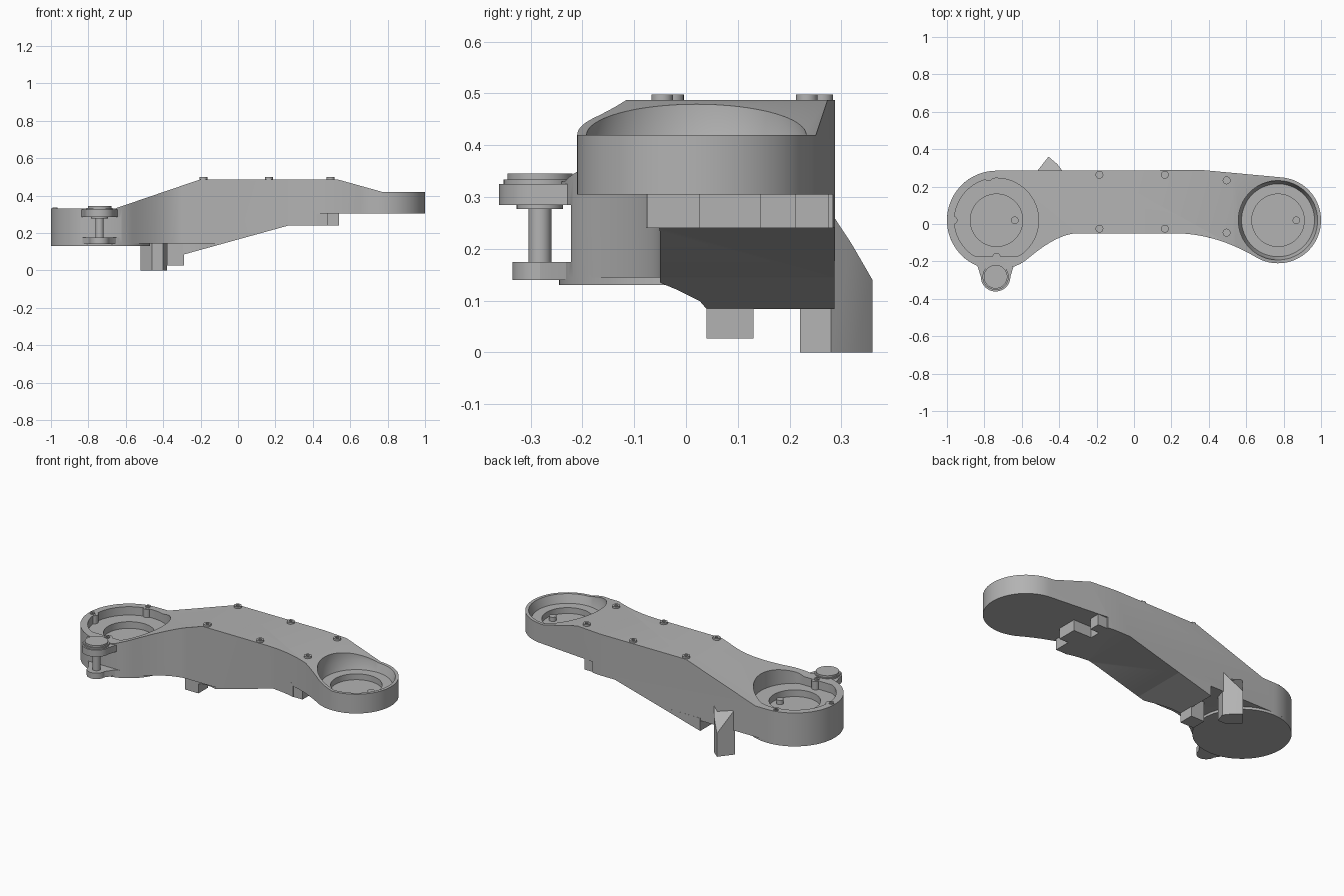
import bpy
import bmesh
import math
from mathutils import Vector

old = bpy.data.objects.get("Cube")
if old:
    bpy.data.objects.remove(old, do_unlink=True)

grey = bpy.data.materials.new("plain grey")
grey.use_nodes = True
COLOUR = (0.45, 0.45, 0.45, 1)
grey.diffuse_color = COLOUR
grey.node_tree.nodes["Principled BSDF"].inputs["Base Color"].default_value = COLOUR


def finish(name, bm):
    bmesh.ops.remove_doubles(bm, verts=bm.verts, dist=1e-5)
    bmesh.ops.recalc_face_normals(bm, faces=bm.faces)
    mesh = bpy.data.meshes.new(name)
    bm.to_mesh(mesh)
    bm.free()
    mesh.materials.append(grey)
    ob = bpy.data.objects.new(name, mesh)
    bpy.context.collection.objects.link(ob)
    return ob


def prism(name, outline, bottom, top):
    """Upright prism; bottom and top are heights or functions of (x, y)."""
    level = lambda f, p: f(*p) if callable(f) else f
    bm = bmesh.new()
    lo = [bm.verts.new((*p, level(bottom, p))) for p in outline]
    hi = [bm.verts.new((*p, level(top, p))) for p in outline]
    bm.faces.new(lo)
    bm.faces.new(hi)
    for i in range(len(lo)):
        j = (i + 1) % len(lo)
        bm.faces.new((lo[i], lo[j], hi[j], hi[i]))
    return finish(name, bm)


def box(name, x0, x1, y0, y1, z0, z1):
    return prism(name, [(x0, y0), (x1, y0), (x1, y1), (x0, y1)], z0, z1)


def lathe(name, centre, profile, sides=64, min_y=None):
    """Turn (radius, z) points about an upright axis; min_y flattens one side."""
    bm = bmesh.new()
    rings = []
    for r, z in profile:
        ring = []
        for i in range(sides):
            a = math.tau * i / sides
            y = centre[1] + r * math.sin(a)
            if min_y is not None:
                y = max(y, min_y)
            ring.append(bm.verts.new((centre[0] + r * math.cos(a), y, z)))
        rings.append(ring)
    bm.faces.new(rings[0])
    bm.faces.new(rings[-1])
    for a, b in zip(rings, rings[1:]):
        for i in range(sides):
            j = (i + 1) % sides
            bm.faces.new((a[i], a[j], b[j], b[i]))
    bmesh.ops.dissolve_degenerate(bm, dist=1e-5, edges=bm.edges)
    return finish(name, bm)


def arc(centre, r, start, end, n=48):
    angles = [math.radians(start + (end - start) * i / n) for i in range(n + 1)]
    return [(centre[0] + r * math.cos(a), centre[1] + r * math.sin(a)) for a in angles]


def blend(p, q, r, n=16):
    p, q, r = Vector(p), Vector(q), Vector(r)
    return [tuple(p.lerp(q, i / n).lerp(q.lerp(r, i / n), i / n)) for i in range(1, n)]


def boolean(ob, cutter, operation):
    mod = ob.modifiers.new("cut", "BOOLEAN")
    mod.operation = operation
    mod.solver = "EXACT"
    mod.object = cutter
    bpy.context.view_layer.objects.active = ob
    bpy.ops.object.modifier_apply(modifier=mod.name)
    bpy.data.objects.remove(cutter, do_unlink=True)


LEFT, RIGHT, KNOB = (-0.735, 0.02), (0.77, 0.02), (-0.74, -0.282)

# Arm body: plan outline intersected with the bent side profile
left_arc = arc(LEFT, 0.265, 90, 310)
right_arc = arc(RIGHT, 0.23, 240, 445)
waist = [(-0.3, -0.05), (0.22, -0.05)]
plan = (left_arc + blend(left_arc[-1], (-0.407, -0.05), waist[0]) + waist
        + blend(waist[1], (0.436, -0.05), right_arc[0]) + right_arc + [(0.37, 0.288)])
body = prism("arm_body", plan, 0, 0.6)

side = [(-1.1, 0.145), (-0.073, 0.145), (0.27, 0.24), (0.42, 0.24), (0.42, 0.305),
        (1.1, 0.305), (1.1, 0.42), (0.77, 0.42), (0.53, 0.487), (-0.2, 0.487),
        (-0.66, 0.33), (-1.1, 0.33)]
bend = prism("bend_cutter", side, -0.6, 0.6)
for v in bend.data.vertices:
    x, z, y = v.co
    v.co = (x, -y, z)
boolean(body, bend, "INTERSECT")

# Stepped joint pockets and the hinge slot
boolean(body, lathe("right_pocket", RIGHT, [
    (0.14, 0.335), (0.14, 0.37), (0.195, 0.37), (0.212, 0.42), (0.212, 0.6)]), "DIFFERENCE")
boolean(body, lathe("left_pocket", LEFT, [
    (0.14, 0.24), (0.14, 0.28), (0.225, 0.28), (0.225, 0.6)], min_y=-0.175), "DIFFERENCE")
boolean(body, box("hinge_slot", -0.87, -0.61, -0.4, -0.222, 0.175, 0.285), "DIFFERENCE")

lathe("left_joint_base", LEFT, [(0.265, 0.13), (0.265, 0.15)])
for name, (x, y), floor in (("left", LEFT, 0.24), ("right", RIGHT, 0.335)):
    lathe(name + "_joint_peg", (x + 0.098, y), [(0.02, floor - 0.01), (0.02, floor + 0.025)], 24)

# Keel under the sloping part
curve = [(-0.295, 0.04), (-0.24, 0.027), (-0.163, -0.015), (-0.11, -0.05), (-0.073, -0.05)]
prism("keel", curve + [(-0.073, 0.287), (-0.295, 0.287)],
      lambda x, y: 0.145 + 0.277 * (x + 0.073), 0.16)

# Stops below the arm
box("left_stop", -0.38, -0.29, 0.04, 0.13, 0.027, 0.16)
box("right_stop_back", 0.4, 0.48, 0.21, 0.275, 0.24, 0.32)
box("right_stop_middle", 0.4, 0.54, 0.025, 0.145, 0.24, 0.32)
box("right_stop_front", 0.4, 0.48, -0.075, 0.025, 0.24, 0.32)
wedge = [(-0.46, 0.22), (-0.4, 0.22), (-0.38, 0.28), (-0.41, 0.32), (-0.457, 0.36), (-0.52, 0.28)]
prism("back_wedge", wedge, 0, lambda x, y: min(0.14 + 1.73 * (0.36 - y), 0.27))

# Hinge lugs with pin and cap
def lug(name, r, z0, z1):
    flare_l, flare_r = [(-0.88, -0.186), (-0.84, -0.215)], [(-0.64, -0.215), (-0.58, -0.186)]
    prism(name, flare_l + arc(KNOB, r, 180, 360, 24) + flare_r, z0, z1)


lug("upper_lug", 0.079, 0.285, 0.325)
lug("lower_lug", 0.053, 0.14, 0.175)
lathe("hinge_pin", KNOB, [(0.022, 0.17), (0.022, 0.277), (0.045, 0.277), (0.045, 0.29)], 32)
lathe("hinge_cap", KNOB, [(0.07, 0.32), (0.07, 0.334), (0.063, 0.334), (0.063, 0.345)], 48)

# Socket-head screws
def screw(name, spot, r, base, top):
    lathe(name, spot, [(r, base), (r, top), (r * 0.45, top), (r * 0.45, top - 0.006)], 20)


screws = [(x, y) for x in (-0.185, 0.165) for y in (0.263, -0.025)] + [(0.495, 0.233), (0.495, -0.046)]
for i, spot in enumerate(screws):
    screw(f"top_screw_{i + 1}", spot, 0.021, 0.47, 0.498)
for i, spot in enumerate([(-0.78, 0.263), (-0.978, 0.02), (-0.735, -0.187)]):
    inward = Vector(spot).lerp(Vector(LEFT), 0.05)
    lathe(f"rim_boss_{i + 1}", inward, [(0.022, 0.27), (0.022, 0.329)], 24)
    screw(f"rim_screw_{i + 1}", spot, 0.014, 0.3, 0.336)

# Smooth round walls, keep hard edges
bpy.ops.object.select_all(action="DESELECT")
for ob in bpy.context.collection.objects:
    if ob.type == "MESH" and grey.name in ob.data.materials:
        ob.select_set(True)
bpy.context.view_layer.objects.active = body
bpy.ops.object.shade_smooth_by_angle(angle=math.radians(30))
